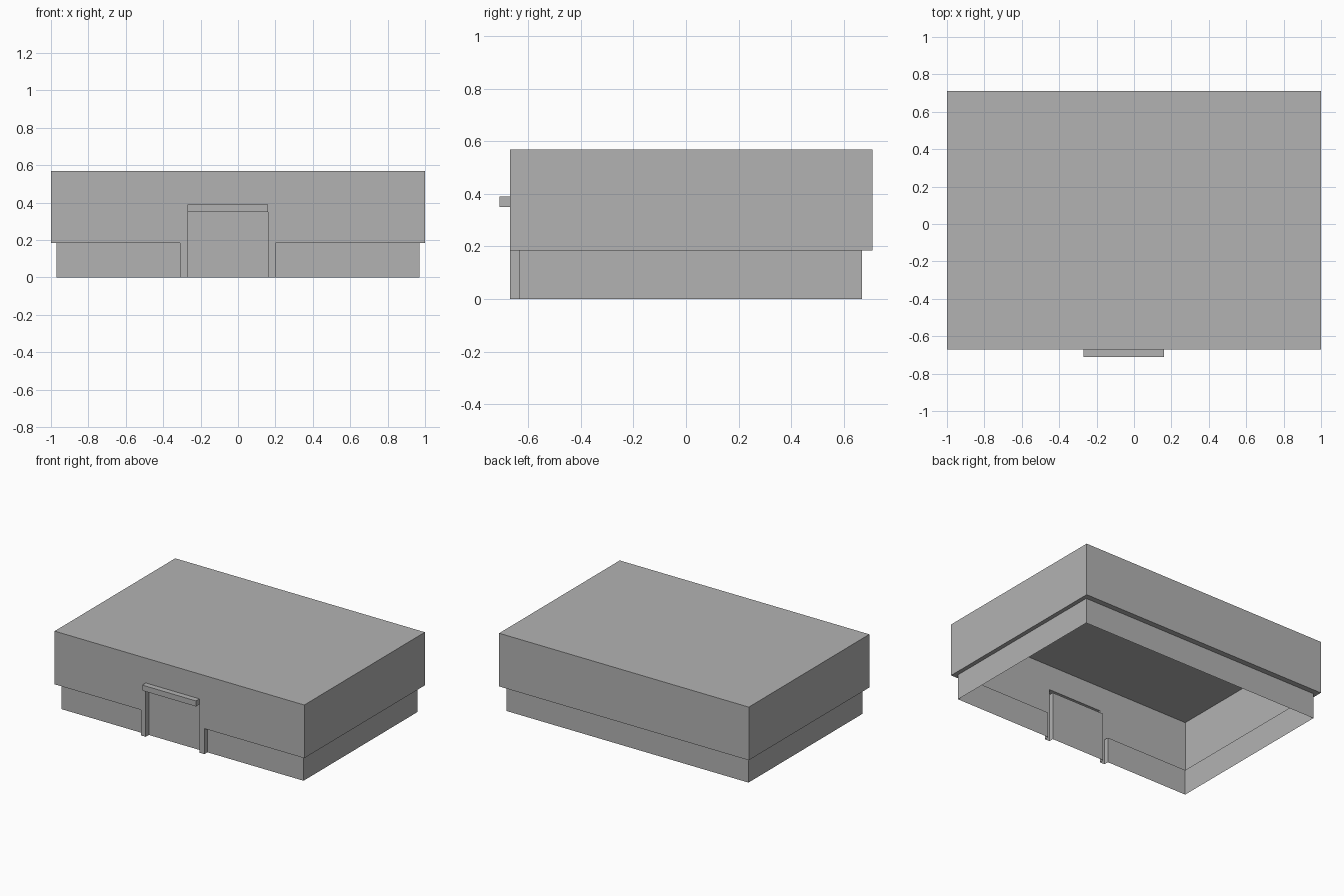
import bpy
import bmesh
from mathutils import Vector

cube = bpy.data.objects.get("Cube")
if cube:
    bpy.data.objects.remove(cube, do_unlink=True)

# Single plain grey finish
grey = bpy.data.materials.new("plain_grey")
grey.use_nodes = True
grey.diffuse_color = (0.45, 0.45, 0.45, 1)
grey.node_tree.nodes["Principled BSDF"].inputs["Base Color"].default_value = grey.diffuse_color

SIDES = {
    "left": Vector((1, 0, 0)), "right": Vector((-1, 0, 0)),
    "back": Vector((0, 1, 0)), "front": Vector((0, -1, 0)),
    "top": Vector((0, 0, 1)), "bottom": Vector((0, 0, -1)),
}


def shell(name, x, y, z, keep):
    """Thin-walled box spanning the three ranges, keeping only the named sides."""
    bm = bmesh.new()
    bmesh.ops.create_cube(bm, size=1)
    bm.normal_update()
    wanted = [SIDES[s] for s in keep.split()]
    drop = [f for f in bm.faces if not any(f.normal.dot(w) > 0.9 for w in wanted)]
    bmesh.ops.delete(bm, geom=drop, context="FACES")
    for v in bm.verts:
        v.co = [r[0] if c < 0 else r[1] for c, r in zip(v.co, (x, y, z))]
    mesh = bpy.data.meshes.new(name)
    bm.to_mesh(mesh)
    bm.free()
    mesh.materials.append(grey)
    obj = bpy.data.objects.new(name, mesh)
    bpy.context.collection.objects.link(obj)
    return obj


# Main levels and planes
HALF, INNER = 1.0, 0.97
FRONT, RECESS, CANOPY = -0.67, -0.635, -0.71
BACK, BASE_BACK = 0.71, 0.67
LEDGE, LINTEL, HOOD, ROOF = 0.185, 0.35, 0.39, 0.57
DOOR = (-0.27, 0.16)
POST = 0.04
post_outer = (DOOR[0] - POST, DOOR[1] + POST)

# Upper storey and roof, front wall left open around the doorway
upper = (LEDGE, ROOF)
shell("upper_storey", (-HALF, HALF), (FRONT, BACK), upper, "left right back top")
shell("upper_front_right", (-HALF, DOOR[0]), (FRONT, BACK), upper, "front")
shell("upper_front_left", (DOOR[1], HALF), (FRONT, BACK), upper, "front")
shell("wall_over_door", DOOR, (FRONT, BACK), (HOOD, ROOF), "front")

# Set-back base, open underneath
base = (0, LEDGE)
base_y = (RECESS, BASE_BACK)
shell("base_walls", (-INNER, INNER), base_y, base, "left right back")
shell("base_front_right", (-INNER, post_outer[0]), base_y, base, "front")
shell("base_front_left", (post_outer[1], INNER), base_y, base, "front")

# Overhang soffits
shell("soffit_back", (-HALF, HALF), (BASE_BACK, BACK), upper, "bottom")
shell("soffit_right", (-HALF, -INNER), (FRONT, BASE_BACK), upper, "bottom")
shell("soffit_left", (INNER, HALF), (FRONT, BASE_BACK), upper, "bottom")
shell("soffit_front_right", (-INNER, post_outer[0]), (FRONT, RECESS), upper, "bottom")
shell("soffit_front_left", (post_outer[1], INNER), (FRONT, RECESS), upper, "bottom")

# Door posts and taller inner jambs
for name, span, outer, inner in (
    ("right", (post_outer[0], DOOR[0]), "right", "left"),
    ("left", (DOOR[1], post_outer[1]), "left", "right"),
):
    shell("door_post_" + name, span, (FRONT, RECESS), base, "front " + outer)
    shell("door_jamb_" + name, span, (FRONT, RECESS), (0, LINTEL), inner)

# Recessed door, lintel underside and canopy
shell("door", DOOR, base_y, (0, LINTEL), "front")
shell("door_lintel", DOOR, (CANOPY, RECESS), (LINTEL, HOOD), "bottom")
shell("door_canopy", DOOR, (CANOPY, FRONT), (LINTEL, HOOD), "front left right top")
